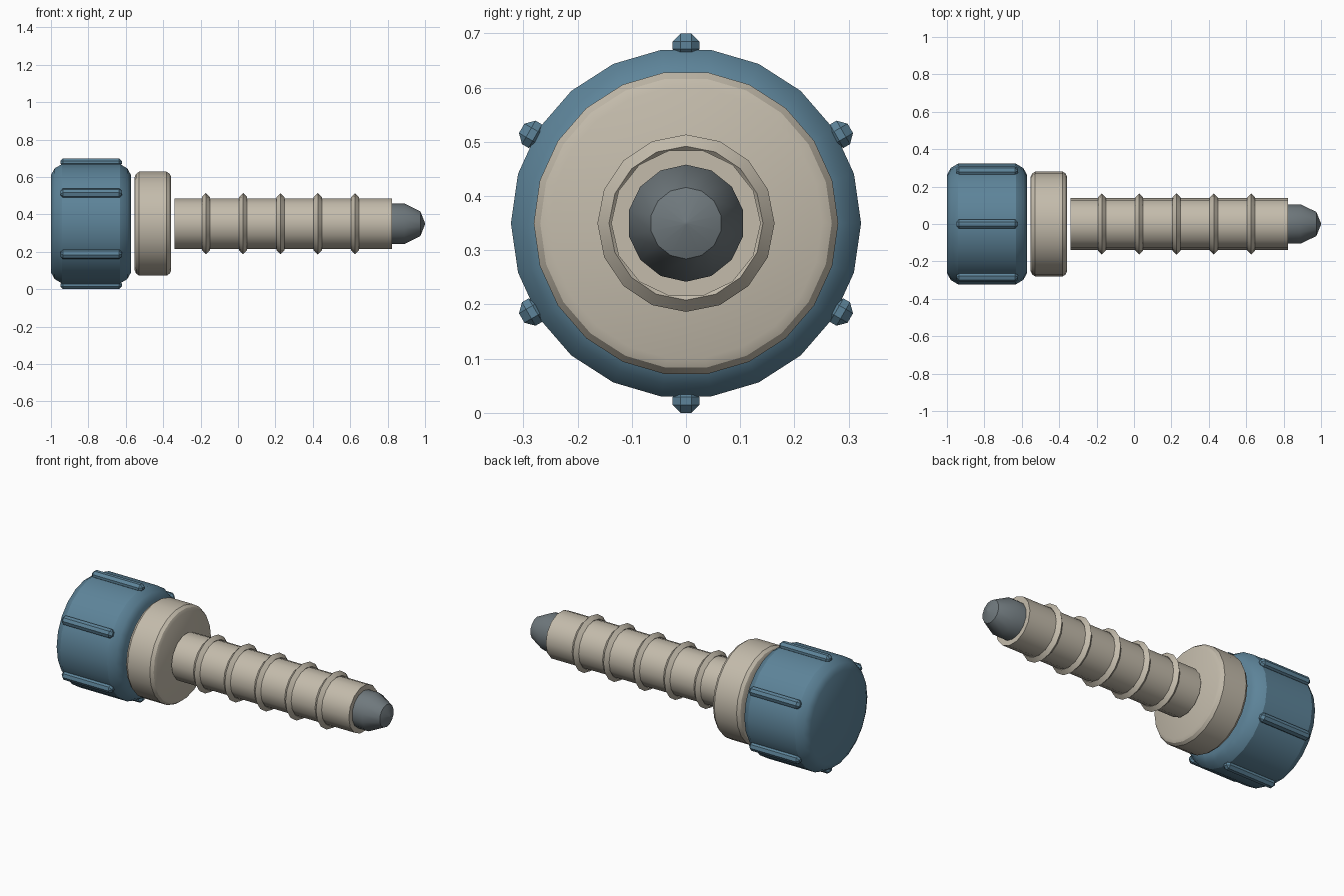
import bpy, bmesh, math
from mathutils import Matrix

if "Cube" in bpy.data.objects:
    bpy.data.objects.remove(bpy.data.objects["Cube"])

AXIS_Z = 0.35


def material(name, rgb):
    m = bpy.data.materials.new(name)
    m.diffuse_color = (*rgb, 1.0)
    m.use_nodes = True
    m.node_tree.nodes["Principled BSDF"].inputs["Base Color"].default_value = m.diffuse_color
    return m


BLUE = material("slate blue", (0.11, 0.23, 0.32))
BEIGE = material("warm beige", (0.55, 0.50, 0.41))
GREY = material("steel grey", (0.16, 0.19, 0.205))


def finish(name, bm, mat, angle=30):
    bmesh.ops.recalc_face_normals(bm, faces=bm.faces)
    me = bpy.data.meshes.new(name)
    bm.to_mesh(me)
    bm.free()
    me.materials.append(mat)
    ob = bpy.data.objects.new(name, me)
    bpy.context.collection.objects.link(ob)
    bpy.ops.object.select_all(action='DESELECT')
    ob.select_set(True)
    bpy.context.view_layer.objects.active = ob
    bpy.ops.object.shade_smooth_by_angle(angle=math.radians(angle))
    return ob


def lathe(name, profile, sides, mat, phase=0.0, closed=False):
    """Turn (x, radius) points around the long axis; ends capped unless closed."""
    bm = bmesh.new()
    rings = []
    for x, r in profile:
        ring = []
        for i in range(sides):
            a = phase + 2 * math.pi * i / sides
            ring.append(bm.verts.new((x, r * math.cos(a), AXIS_Z + r * math.sin(a))))
        rings.append(ring)
    pairs = list(zip(rings, rings[1:]))
    if closed:
        pairs.append((rings[-1], rings[0]))
    else:
        bm.faces.new(rings[0])
        bm.faces.new(rings[-1])
    for a, b in pairs:
        for i in range(sides):
            j = (i + 1) % sides
            bm.faces.new((a[i], a[j], b[j], b[i]))
    return finish(name, bm, mat)


def rounded_disc(x0, x1, r, steps):
    """Cylinder profile with the same edge rounding (inset x, inset r) at both ends."""
    left = [(x0 + dx, r - dr) for dx, dr in steps]
    right = [(x1 - dx, r - dr) for dx, dr in reversed(steps)]
    return left + right


# Cap and collar
lathe("cap", rounded_disc(-1.0, -0.572, 0.323,
      [(0, 0.06), (0.02, 0.024), (0.06, 0)]), 22, BLUE)
lathe("collar", rounded_disc(-0.553, -0.357, 0.281,
      [(0, 0.03), (0.008, 0.012), (0.025, 0)]), 22, BEIGE)

# Six grip ribs around the cap
for k in range(6):
    bm = bmesh.new()
    bmesh.ops.create_cube(bm, size=1.0, matrix=Matrix.Diagonal((0.33, 0.05, 0.044, 1)))
    bmesh.ops.bevel(bm, geom=bm.edges[:], offset=0.015, segments=1, affect='EDGES')
    place = (Matrix.Translation((-0.785, 0, AXIS_Z))
             @ Matrix.Rotation(k * math.pi / 3, 4, 'X')
             @ Matrix.Translation((0, 0, 0.328)))
    bm.transform(place)
    finish(f"grip_rib_{k + 1}", bm, BLUE)

# Shaft with five diamond-section rings
lathe("shaft", [(-0.34, 0.138), (0.823, 0.138)], 14, BEIGE)
for k in range(5):
    x, r, t = -0.172 + 0.1995 * k, 0.142, 0.0215
    lathe(f"shaft_ring_{k + 1}", [(x - t, r), (x, r + t), (x + t, r), (x, r - t)],
          16, BEIGE, closed=True)

# Blunt tip
lathe("tip", [(0.78, 0.108), (0.89, 0.108), (0.975, 0.066), (1.0, 0.003)],
      14, GREY, phase=math.pi / 2)
